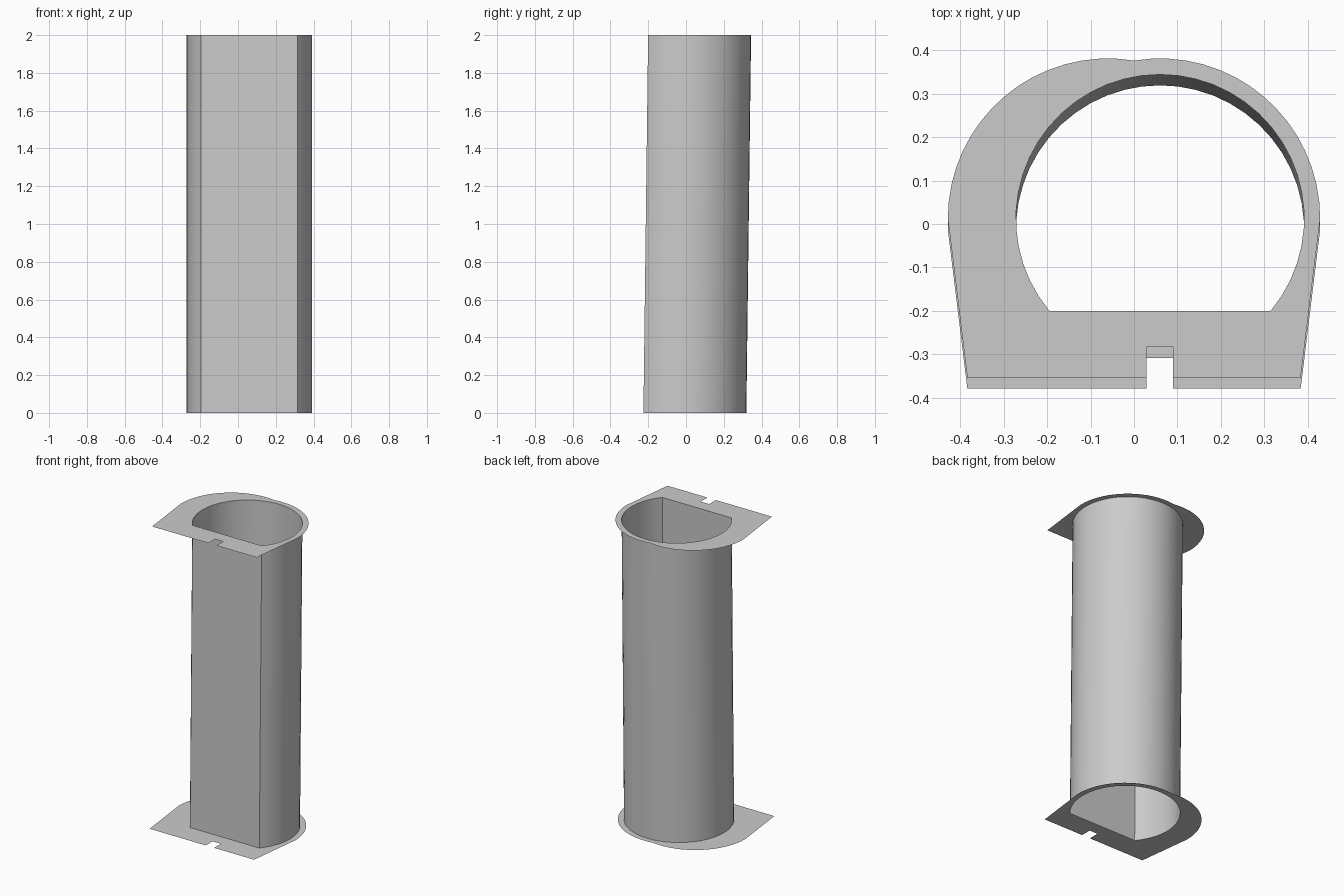
import bpy, bmesh
from math import sin, cos, radians, atan2, sqrt, pi

if "Cube" in bpy.data.objects:
    bpy.data.objects.remove(bpy.data.objects["Cube"])

HEIGHT = 2.0
LEAN = 0.0125          # half of the backward shift from bottom to top
HOLE_X, HOLE_R = 0.06, 0.332
FLAT_Y = -0.213        # front flat of the bore
RIM_X, RIM_R = 0.06, 0.369


def arc(cx, r, a0, a1, n):
    return [(cx + r * cos(a0 + (a1 - a0) * i / n),
             r * sin(a0 + (a1 - a0) * i / n)) for i in range(n + 1)]


def make_object(name, bm):
    mesh = bpy.data.meshes.new(name)
    bm.to_mesh(mesh)
    bm.free()
    obj = bpy.data.objects.new(name, mesh)
    bpy.context.collection.objects.link(obj)
    return obj


def loop(bm, pts, y, z):
    verts = [bm.verts.new((px, py + y, z)) for px, py in pts]
    edges = [bm.edges.new((v, verts[(i + 1) % len(verts)]))
             for i, v in enumerate(verts)]
    return verts, edges


# D-shaped bore profile
start = atan2(FLAT_Y, sqrt(HOLE_R ** 2 - FLAT_Y ** 2))
bore = arc(HOLE_X, HOLE_R, start, pi - start, 36)

# Flange outline: two overlapping arcs, tapered sides, notched front
dip = atan2(sqrt(RIM_R ** 2 - RIM_X ** 2), -RIM_X)
right = arc(RIM_X, RIM_R, 0, dip, 16)
left = [(-x, y) for x, y in reversed(right[:-1])]
front = [(-0.384, -0.367), (0.029, -0.367), (0.029, -0.296),
         (0.09, -0.296), (0.09, -0.367), (0.384, -0.367)]
flange = right + left + front


# Flat flanges at both ends
def make_flange(name, y, z, up):
    bm = bmesh.new()
    edges = loop(bm, flange, y, z)[1] + loop(bm, bore, y, z)[1]
    bmesh.ops.triangle_fill(bm, edges=edges, use_beauty=True,
                            use_dissolve=False, normal=(0, 0, up))
    for f in bm.faces:
        f.normal_update()
        if f.normal.z * up < 0:
            f.normal_flip()
    make_object(name, bm)


make_flange("bottom_flange", -LEAN, 0, -1)
make_flange("top_flange", LEAN, HEIGHT, 1)

# Open leaning tube wall
bm = bmesh.new()
lower = loop(bm, bore, -LEAN, 0)[0]
upper = loop(bm, bore, LEAN, HEIGHT)[0]
for i in range(len(bore)):
    j = (i + 1) % len(bore)
    bm.faces.new((lower[i], lower[j], upper[j], upper[i]))
tube = make_object("tube_wall", bm)
bpy.context.view_layer.objects.active = tube
tube.select_set(True)
bpy.ops.object.shade_smooth_by_angle(angle=radians(30))
